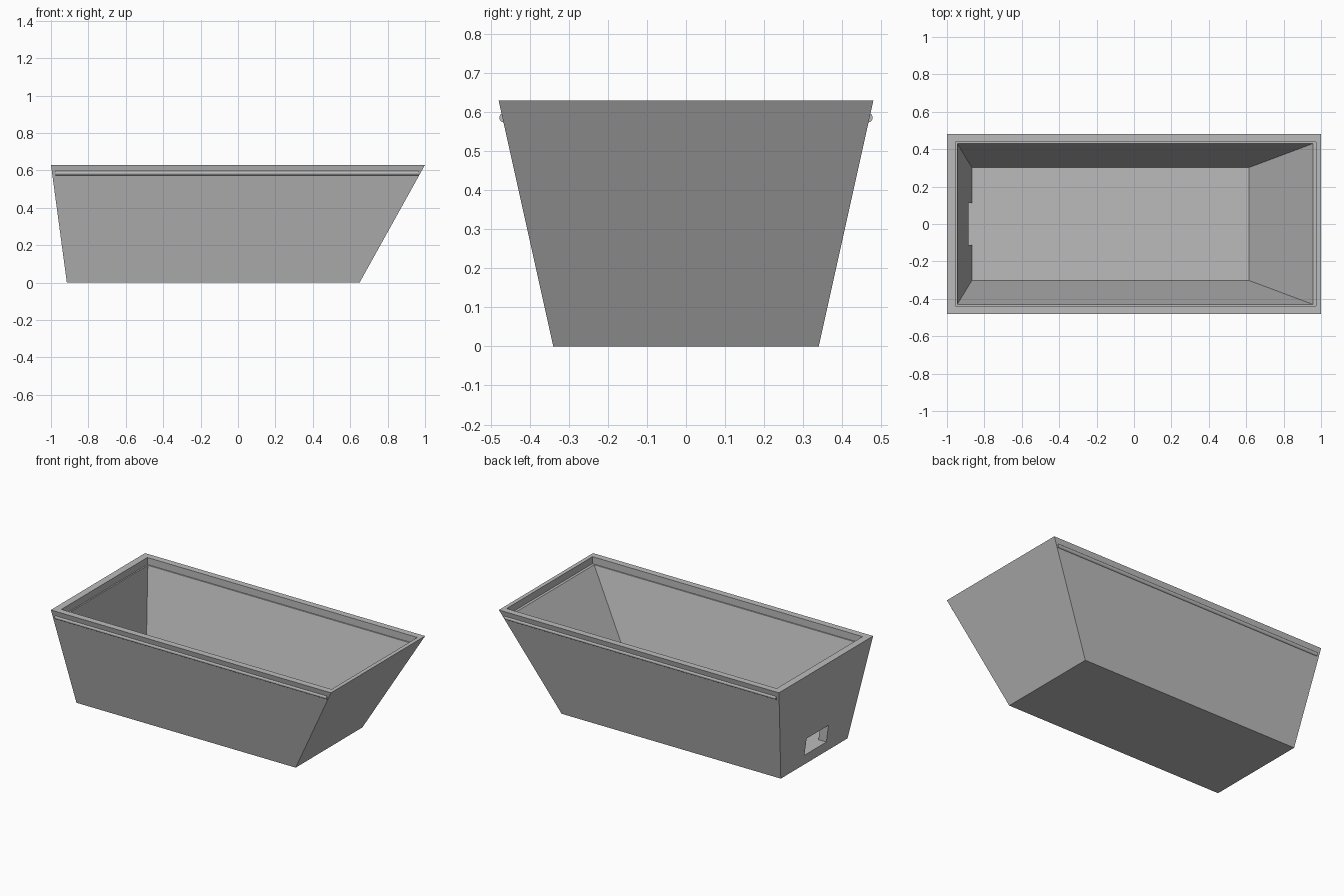
import bpy, bmesh
from math import pi

old = bpy.data.objects.get("Cube")
if old:
    bpy.data.objects.remove(old, do_unlink=True)

# Single plain grey
grey = bpy.data.materials.new("plain grey")
grey.use_nodes = True
colour = (0.5, 0.5, 0.5, 1)
grey.diffuse_color = colour
grey.node_tree.nodes["Principled BSDF"].inputs["Base Color"].default_value = colour

HEIGHT, LEDGE, FLOOR = 0.63, 0.585, 0.065


def finish(bm, name):
    bmesh.ops.recalc_face_normals(bm, faces=bm.faces)
    mesh = bpy.data.meshes.new(name)
    bm.to_mesh(mesh)
    bm.free()
    mesh.materials.append(grey)
    obj = bpy.data.objects.new(name, mesh)
    bpy.context.collection.objects.link(obj)
    return obj


def ring(bm, x0, x1, y, z):
    return [bm.verts.new(p) for p in
            ((x0, -y, z), (x1, -y, z), (x1, y, z), (x0, y, z))]


# Tapered tub: outer shell, rim, lid recess, inner walls and floor
bm = bmesh.new()
rings = [
    ring(bm, -0.915, 0.65, 0.34, 0),
    ring(bm, -1, 1, 0.48, HEIGHT),
    ring(bm, -0.954, 0.974, 0.438, HEIGHT),
    ring(bm, -0.954, 0.974, 0.438, LEDGE),
    ring(bm, -0.945, 0.957, 0.43, LEDGE),
    ring(bm, -0.867, 0.615, 0.302, FLOOR),
]
for a, b in zip(rings, rings[1:]):
    for i in range(4):
        j = (i + 1) % 4
        bm.faces.new((a[i], a[j], b[j], b[i]))
bm.faces.new(rings[0])
bm.faces.new(rings[-1])
tub = finish(bm, "tub")

# Drain opening through the steep end
bm = bmesh.new()
low, high = ring(bm, -1.1, -0.8, 0.112, FLOOR + 0.001), ring(bm, -1.1, -0.8, 0.112, 0.178)
for i in range(4):
    j = (i + 1) % 4
    bm.faces.new((low[i], low[j], high[j], high[i]))
bm.faces.new(low)
bm.faces.new(high)
cutter = finish(bm, "opening_cutter")
cutter.hide_render = True
cut = tub.modifiers.new("opening", "BOOLEAN")
cut.operation, cut.solver, cut.object = "DIFFERENCE", "EXACT", cutter
bpy.context.view_layer.objects.active = tub
bpy.ops.object.modifier_apply(modifier=cut.name)
bpy.data.objects.remove(cutter, do_unlink=True)

# Round rails along both long sides
for side, name in ((-1, "front_rail"), (1, "back_rail")):
    bpy.ops.mesh.primitive_cylinder_add(
        vertices=24, radius=0.0125, depth=1.94,
        location=(-0.005, side * 0.4655, 0.586), rotation=(0, pi / 2, 0))
    rail = bpy.context.object
    rail.name = name
    rail.data.materials.append(grey)
    bpy.ops.object.shade_smooth_by_angle()
